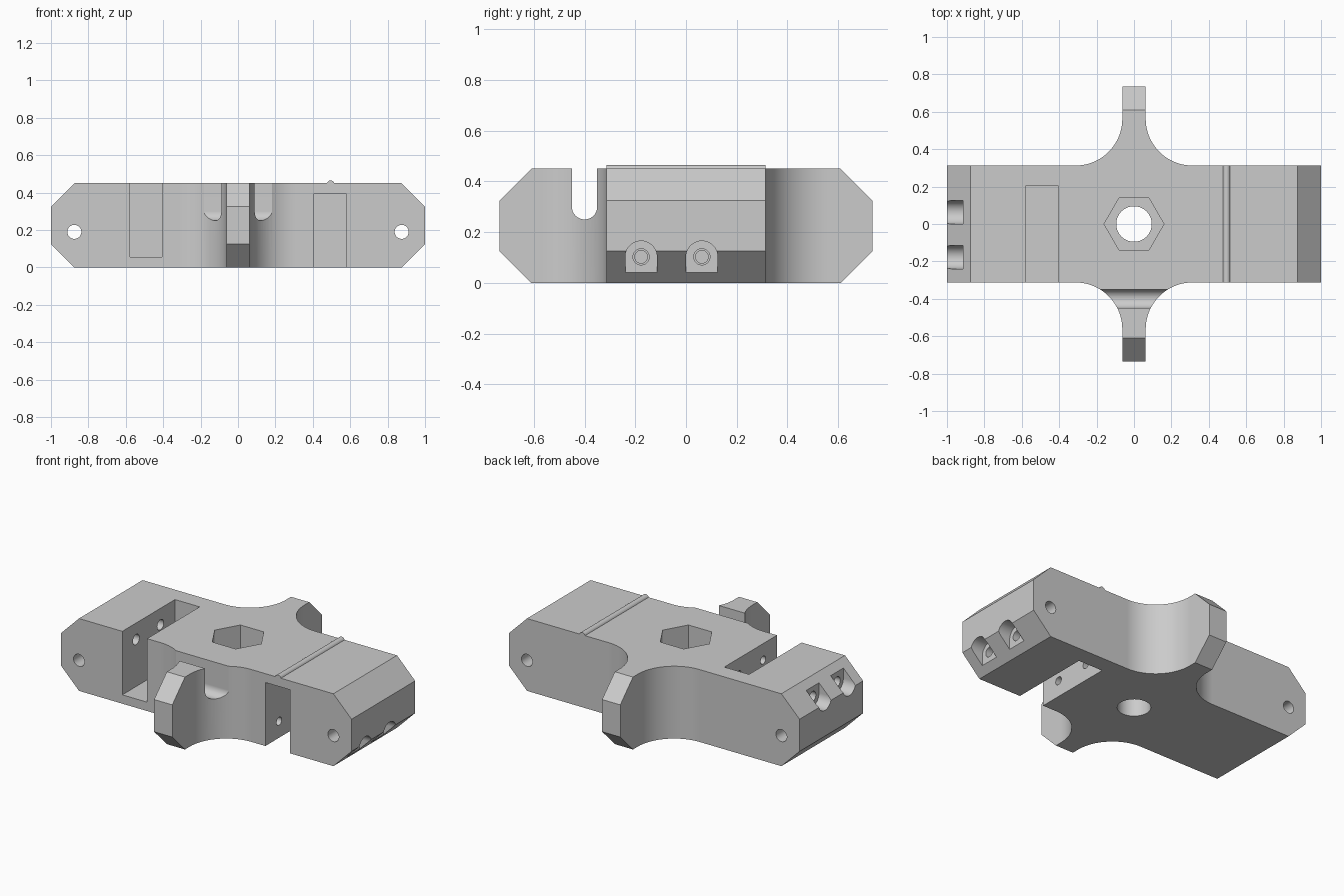
import bpy, bmesh
from math import sin, cos, radians

if "Cube" in bpy.data.objects:
    bpy.data.objects.remove(bpy.data.objects["Cube"], do_unlink=True)

H, W, ARM, R, CH = 0.45, 0.3125, 0.0625, 0.25, 0.125
LENGTH, SPAN = 1.0, 0.735

grey = bpy.data.materials.new("plain_grey")
grey.use_nodes = True
grey.diffuse_color = (0.6, 0.6, 0.6, 1)
grey.node_tree.nodes["Principled BSDF"].inputs["Base Color"].default_value = grey.diffuse_color


def prism(name, profile, axis, lo, hi):
    """Extrude a 2D profile along an axis between lo and hi."""
    place = {"x": lambda u, v, w: (w, u, v),
             "y": lambda u, v, w: (u, w, v),
             "z": lambda u, v, w: (u, v, w)}[axis]
    bm = bmesh.new()
    ends = [[bm.verts.new(place(u, v, w)) for u, v in profile] for w in (lo, hi)]
    for ring in ends:
        bm.faces.new(ring)
    a, b = ends
    for i in range(len(a)):
        j = (i + 1) % len(a)
        bm.faces.new((a[i], a[j], b[j], b[i]))
    bmesh.ops.recalc_face_normals(bm, faces=bm.faces)
    mesh = bpy.data.meshes.new(name)
    bm.to_mesh(mesh)
    bm.free()
    mesh.materials.append(grey)
    obj = bpy.data.objects.new(name, mesh)
    bpy.context.collection.objects.link(obj)
    return obj


def arc(cx, cy, r, start, end, steps):
    angles = [radians(start + (end - start) * i / steps) for i in range(steps + 1)]
    return [(cx + r * cos(a), cy + r * sin(a)) for a in angles]


def circle(cx, cy, r, sides=32):
    return arc(cx, cy, r, 0, 360, sides)[:-1]


def rect(u0, u1, v0, v1):
    return [(u0, v0), (u1, v0), (u1, v1), (u0, v1)]


def octagon(half):
    """Side profile with chamfered ends."""
    right = [(half - CH, 0), (half, CH), (half, H - CH), (half - CH, H)]
    return right + [(-u, v) for u, v in reversed(right)]


def apply_modifier(obj, kind, **settings):
    mod = obj.modifiers.new(kind.lower(), kind)
    for key, value in settings.items():
        setattr(mod, key, value)
    bpy.context.view_layer.objects.active = obj
    bpy.ops.object.modifier_apply(modifier=mod.name)


def combine(obj, tool, operation="DIFFERENCE"):
    tool.hide_render = True
    apply_modifier(obj, "BOOLEAN", object=tool, operation=operation, solver="EXACT")
    bpy.data.objects.remove(tool, do_unlink=True)


# Cross-shaped body with concave fillets, chamfered at all four ends
quarter = [(LENGTH, W)] + arc(W, W + R, R, 270, 180, 20) + [(ARM, SPAN)]
half = quarter + [(-x, y) for x, y in reversed(quarter)]
outline = half + [(x, -y) for x, y in reversed(half)]
body = prism("cross_body", outline, "z", 0, H)
combine(body, prism("end_chamfers", octagon(LENGTH), "y", -1, 1), "INTERSECT")
combine(body, prism("arm_chamfers", octagon(SPAN), "x", -2, 2), "INTERSECT")

# Hexagonal recess over a round through hole
combine(body, prism("hex_recess", circle(0, 0, 0.16, 6), "z", 0.2, 1))
combine(body, prism("centre_hole", circle(0, 0, 0.095, 40), "z", -1, 1))

# Round-bottomed groove across the front arm
groove = arc(-0.4, 0.3, 0.05, 180, 360, 20) + [(-0.35, 1), (-0.45, 1)]
combine(body, prism("arm_groove", groove, "x", -0.3, 0.3))

# Each end: pivot hole, deep slot, and two screw holes with pockets.
# The left and right ends are upside down to one another.
for side in (1, -1):
    def span(a, b):
        return sorted((side * a, side * b))

    def flip(profile):
        return [(u, v if side > 0 else H - v) for u, v in profile]

    combine(body, prism("pivot_hole", circle(side * 0.875, 0.19, 0.0375), "y", -1, 1))
    slot = flip(rect(*span(0.407, 0.577), -0.5, 0.395))
    combine(body, prism("slot", slot, "y", -1, 0.205))
    for y in (-0.177, 0.0625):
        pocket = arc(y, 0.1025, 0.0625, 0, 180, 20) + [(y - 0.0625, -0.2), (y + 0.0625, -0.2)]
        combine(body, prism("screw_pocket", flip(pocket), "x", *span(0.915, 1.2)))
        for r, near, far in ((0.032, 0.5, 0.95), (0.025, 0.25, 0.5)):
            hole = flip(circle(y, 0.1025, r, 24))
            combine(body, prism("screw_hole", hole, "x", *span(near, far)))

# Thin rounded ridge across the top
ridge = prism("top_ridge", circle(0.495, H - 0.005, 0.02, 20), "y", -W, W)
combine(body, ridge, "UNION")

# Smooth the curved walls and keep the flat faces crisp
bpy.ops.object.select_all(action="DESELECT")
body.select_set(True)
bpy.context.view_layer.objects.active = body
bpy.ops.object.shade_smooth_by_angle(angle=radians(30))
apply_modifier(body, "WEIGHTED_NORMAL", keep_sharp=True)
